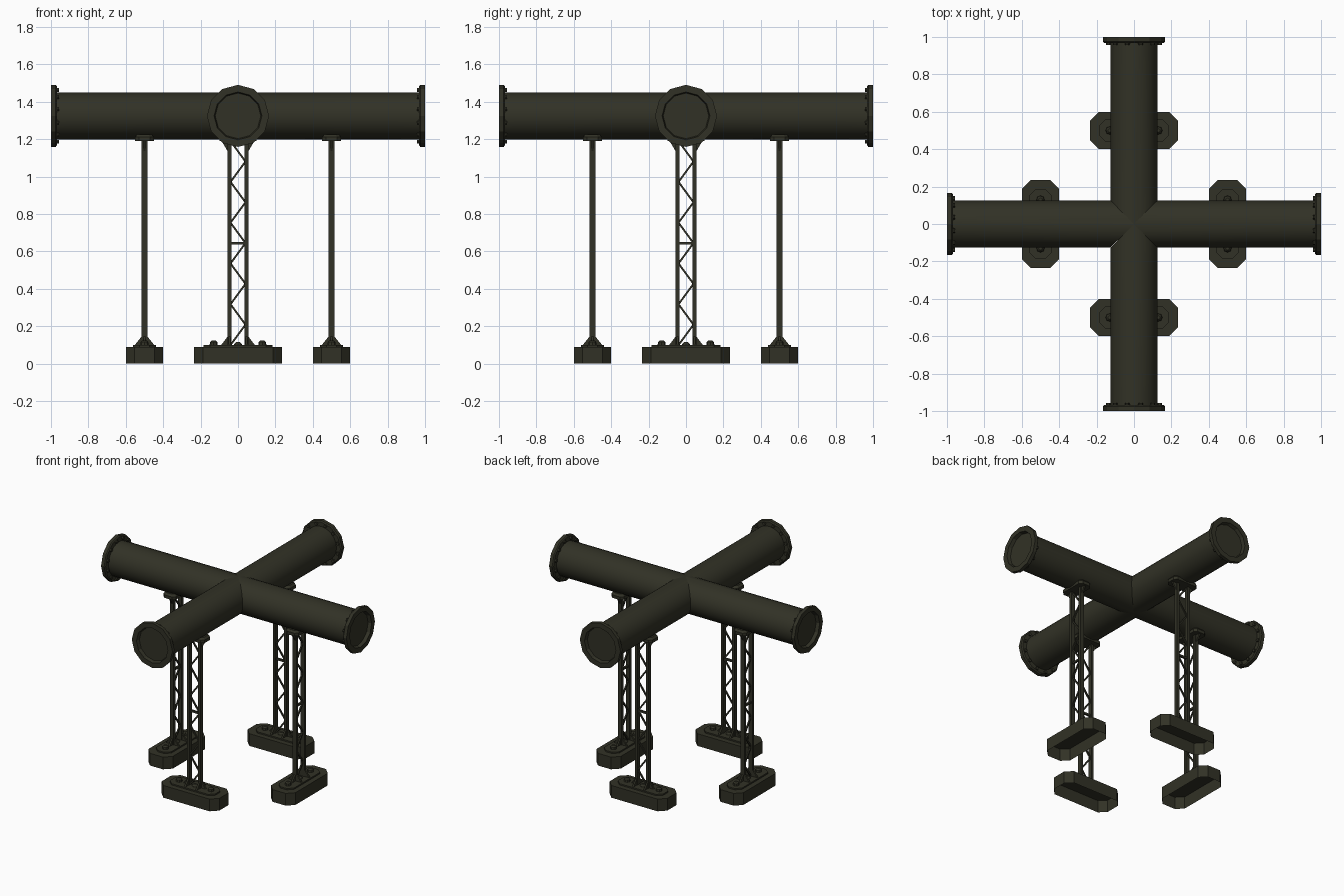
import bpy, bmesh, math
from mathutils import Matrix, Vector

if "Cube" in bpy.data.objects:
    bpy.data.objects.remove(bpy.data.objects["Cube"])

ZC, R = 1.325, 0.125          # pipe axis height and radius

olive = bpy.data.materials.new("dark_olive_metal")
olive.diffuse_color = (0.031, 0.031, 0.019, 1)
olive.use_nodes = True
olive.node_tree.nodes["Principled BSDF"].inputs["Base Color"].default_value = olive.diffuse_color


def make(name, bm, mat=Matrix(), smooth=False):
    b = bm.copy()
    b.transform(mat)
    bmesh.ops.recalc_face_normals(b, faces=b.faces)
    me = bpy.data.meshes.new(name)
    b.to_mesh(me)
    b.free()
    me.materials.append(olive)
    for p in me.polygons:
        p.use_smooth = smooth
    ob = bpy.data.objects.new(name, me)
    bpy.context.collection.objects.link(ob)
    return ob


def loft(bm, rings, cap0=True, cap1=True):
    vs = [[bm.verts.new(p) for p in r] for r in rings]
    n = len(vs[0])
    for a, b in zip(vs, vs[1:]):
        for i in range(n):
            bm.faces.new((a[i], a[(i + 1) % n], b[(i + 1) % n], b[i]))
    if cap0:
        bm.faces.new(vs[0][::-1])
    if cap1:
        bm.faces.new(vs[-1])


def octagon(u, v, c, z):
    pts = [(u, v - c), (u - c, v), (c - u, v), (-u, v - c),
           (-u, c - v), (c - u, -v), (u - c, -v), (u, c - v)]
    return [(x, y, z) for x, y in pts]


def circle_x(r, n, x, cy=0, cz=0):
    return [(x, cy + r * math.cos(2 * math.pi * i / n), cz + r * math.sin(2 * math.pi * i / n))
            for i in range(n)]


def circle_z(r, n, z, cx=0):
    return [(cx + r * math.cos(2 * math.pi * i / n), r * math.sin(2 * math.pi * i / n), z)
            for i in range(n)]


def box(bm, c, s, rot=Matrix()):
    bmesh.ops.create_cube(bm, size=1, matrix=Matrix.Translation(c) @ rot @ Matrix.Diagonal((*s, 1)))


def bar(bm, a, b, t):
    a, b = Vector(a), Vector(b)
    box(bm, (a + b) / 2, (t, t, (b - a).length), (b - a).to_track_quat('Z', 'Y').to_matrix().to_4x4())


def fin(bm, tri, d, t=0.012):
    # triangular stiffener, extruded by t along direction d
    d = Vector(d) * t / 2
    loft(bm, [[Vector(p) - d for p in tri], [Vector(p) + d for p in tri]])


# Pipe arm, mitred where the four arms meet
arm = bmesh.new()
loft(arm, [circle_x(R, 24, -0.2), circle_x(R, 24, 0.98)], False, False)
for s in (1, -1):
    bmesh.ops.bisect_plane(arm, geom=arm.verts[:] + arm.edges[:] + arm.faces[:],
                           plane_co=(0, 0, 0), plane_no=(-1, s, 0), clear_outer=True)

# Twelve-sided end flange with a shallow recessed cap
flange = bmesh.new()
loft(flange, [circle_x(r, 12, x) for r, x in
              ((R - 0.004, 0.968), (0.158, 0.968), (0.166, 0.975), (0.166, 1.0), (0.128, 1.0), (0.122, 0.975))],
     False, True)

# Flange bolts
bolts = bmesh.new()
for i in range(12):
    a = 2 * math.pi * (i + 0.5) / 12
    y, z = 0.143 * math.cos(a), 0.143 * math.sin(a)
    loft(bolts, [circle_x(0.012, 6, 0.957, y, z), circle_x(0.012, 6, 0.969, y, z)])

for i, side in enumerate(("right", "back", "left", "front")):
    m = Matrix.Translation((0, 0, ZC)) @ Matrix.Rotation(i * math.pi / 2, 4, 'Z')
    make(side + "_pipe", arm, m, True)
    make(side + "_flange", flange, m)
    make(side + "_flange_bolts", bolts, m)

# Leg parts: local x runs across the pipe, local y along it
base = bmesh.new()            # footing, open underneath
loft(base, [octagon(0.235, 0.1, 0.047, 0), octagon(0.235, 0.1, 0.047, 0.09)], False, True)

plate = bmesh.new()           # base plate and its anchor bolts
loft(plate, [octagon(0.185, 0.062, 0.035, 0.088), octagon(0.185, 0.062, 0.035, 0.1)])
for x in (-0.13, 0, 0.13):
    h = 0.125 if x else 0.115
    loft(plate, [circle_z(0.022, 8, 0.099, x), circle_z(0.02, 8, h - 0.01, x), circle_z(0.01, 8, h, x)])

posts = bmesh.new()           # twin posts with stiffener fins
for s in (-1, 1):
    box(posts, (s * 0.046, 0, 0.645), (0.02, 0.03, 1.1))
    fin(posts, [(s * 0.052, 0, 0.1), (s * 0.09, 0, 0.1), (s * 0.052, 0, 0.15)], (0, 1, 0))
    fin(posts, [(s * 0.052, 0, 1.195), (s * 0.09, 0, 1.195), (s * 0.052, 0, 1.13)], (0, 1, 0))
    for t in (-1, 1):
        fin(posts, [(s * 0.046, t * 0.012, 0.1), (s * 0.046, t * 0.052, 0.1), (s * 0.046, t * 0.012, 0.15)],
            (1, 0, 0))

brace = bmesh.new()           # zigzag lattice and middle tie
step = 0.109
for up in (-1, 1):
    for k in range(5):
        x = 0.04 if k % 2 == 0 else -0.04
        bar(brace, (x, 0, 0.645 + up * k * step), (-x, 0, 0.645 + up * (k + 1) * step), 0.01)
box(brace, (0, 0, 0.645), (0.09, 0.014, 0.014))

saddle = bmesh.new()          # chamfered plate under the pipe
loft(saddle, [octagon(0.1, 0.05, 0.02, 1.19), octagon(0.1, 0.05, 0.02, 1.212), octagon(0.088, 0.038, 0.015, 1.226)])

swap = Matrix(((0, 1, 0, 0), (1, 0, 0, 0), (0, 0, 1, 0), (0, 0, 0, 1)))
for side, pos, turn in (("front", (0, -0.5, 0), Matrix()), ("back", (0, 0.5, 0), Matrix()),
                        ("left", (-0.5, 0, 0), swap), ("right", (0.5, 0, 0), swap)):
    m = Matrix.Translation(pos) @ turn
    for part, bm in (("footing", base), ("base_plate", plate), ("posts", posts),
                     ("lattice", brace), ("saddle", saddle)):
        make(f"{side}_{part}", bm, m)
